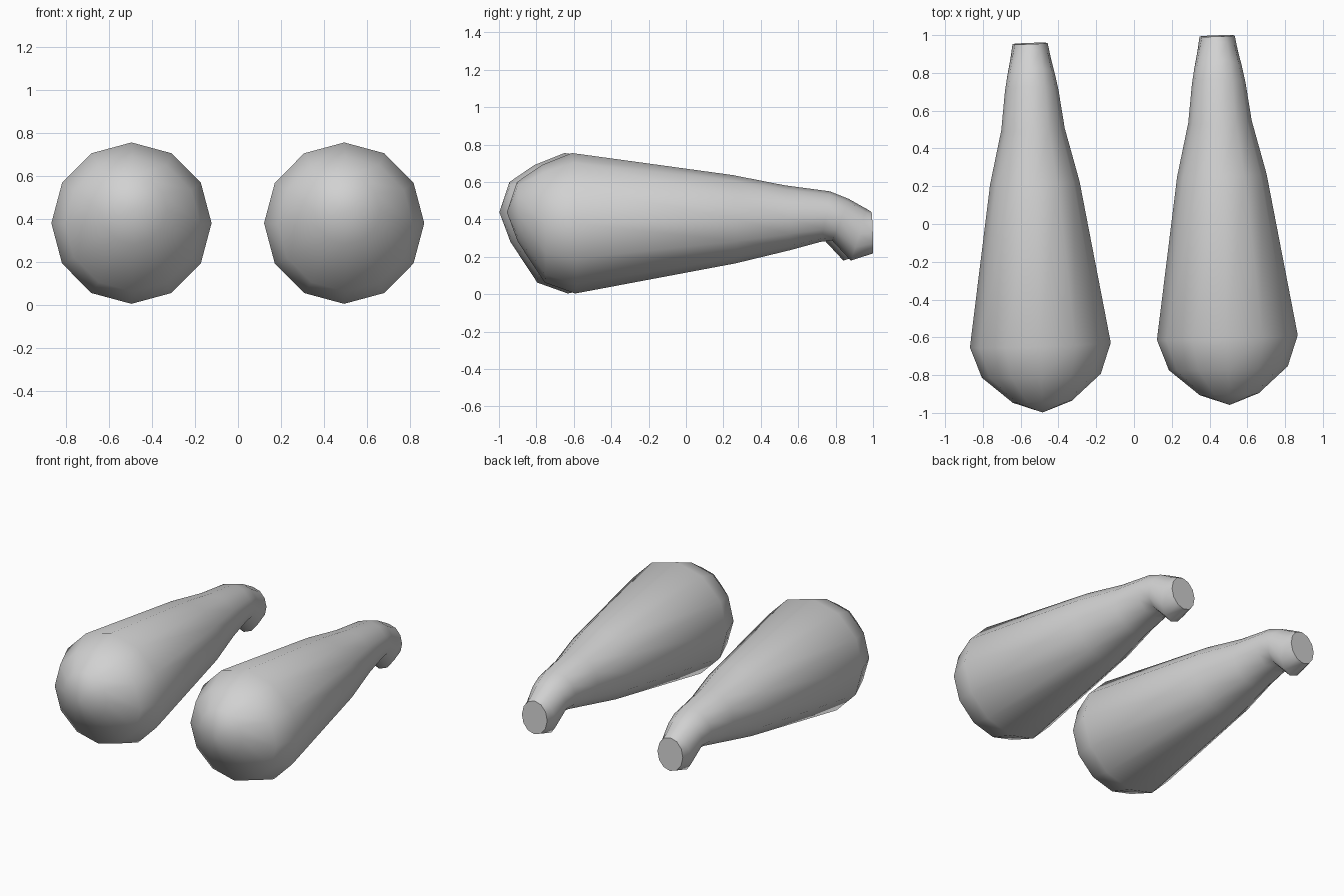
import bpy, bmesh, math

if "Cube" in bpy.data.objects:
    bpy.data.objects.remove(bpy.data.objects["Cube"])

SIDES = 12
grey = bpy.data.materials.new("plain_grey")
grey.diffuse_color = (0.64, 0.64, 0.64, 1)
grey.use_nodes = True
grey.node_tree.nodes["Principled BSDF"].inputs["Base Color"].default_value = grey.diffuse_color

# Ring sections: half width, top (y, z), bottom (y, z), from bulb to neck
RINGS = [
    (0.156, (-0.944, 0.60), (-0.939, 0.28)),
    (0.315, (-0.812, 0.69), (-0.795, 0.062)),
    (0.373, (-0.650, 0.755), (-0.632, 0.004)),
    (0.237, (0.210, 0.637), (0.225, 0.165)),
    (0.168, (0.490, 0.582), (0.515, 0.235)),
    (0.142, (0.730, 0.550), (0.680, 0.280)),
    (0.127, (0.830, 0.510), (0.742, 0.287)),
    (0.106, (0.925, 0.457), (0.842, 0.180)),
    (0.093, (0.953, 0.440), (0.960, 0.218)),
]
TIP = (-0.998, 0.438)
PIVOT_Y = -0.637


def make_club(name, x, y):
    bm = bmesh.new()
    loops = []
    for half, top, bottom in RINGS:
        loop = []
        for i in range(SIDES):
            a = 2 * math.pi * i / SIDES
            t = (1 + math.cos(a)) / 2
            loop.append(bm.verts.new((half * math.sin(a),
                                      bottom[0] + (top[0] - bottom[0]) * t - PIVOT_Y,
                                      bottom[1] + (top[1] - bottom[1]) * t)))
        loops.append(loop)
    # Tapered skin between neighbouring rings
    for a, b in zip(loops, loops[1:]):
        for i in range(SIDES):
            j = (i + 1) % SIDES
            bm.faces.new((a[i], a[j], b[j], b[i]))
    # Rounded nose and flat neck end
    tip = bm.verts.new((0, TIP[0] - PIVOT_Y, TIP[1]))
    for i in range(SIDES):
        bm.faces.new((tip, loops[0][(i + 1) % SIDES], loops[0][i]))
    bm.faces.new(loops[-1])
    bmesh.ops.recalc_face_normals(bm, faces=bm.faces)
    mesh = bpy.data.meshes.new(name)
    bm.to_mesh(mesh)
    bm.free()
    mesh.materials.append(grey)
    ob = bpy.data.objects.new(name, mesh)
    bpy.context.collection.objects.link(ob)
    ob.location = (x, y, 0)
    ob.rotation_euler.z = 0.034
    bpy.ops.object.select_all(action='DESELECT')
    ob.select_set(True)
    bpy.context.view_layer.objects.active = ob
    bpy.ops.object.shade_smooth_by_angle(angle=math.radians(45))


# Two matching clubs, the right one set slightly further back
make_club("left_club", -0.496, PIVOT_Y)
make_club("right_club", 0.494, PIVOT_Y + 0.04)
